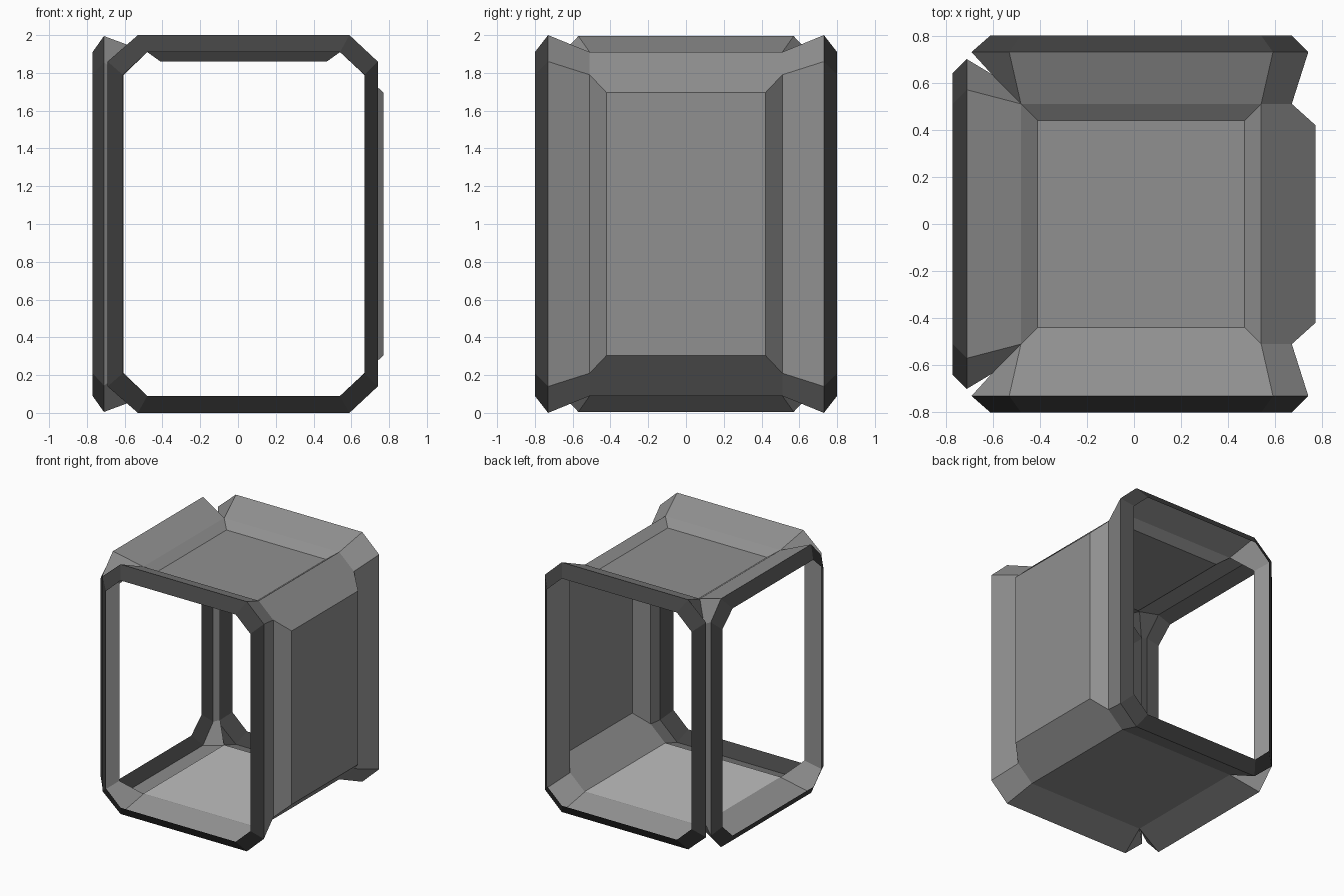
import bpy, bmesh

if "Cube" in bpy.data.objects:
    bpy.data.objects.remove(bpy.data.objects["Cube"])

def material(name, v):
    m = bpy.data.materials.new(name)
    m.diffuse_color = (v, v, v, 1)
    m.use_nodes = True
    m.node_tree.nodes["Principled BSDF"].inputs["Base Color"].default_value = m.diffuse_color
    return m

panel_grey = material("panel grey", 0.28)
frame_grey = material("dark frame grey", 0.055)
floor_grey = material("light floor grey", 0.52)

def build(name, polys, mat):
    """Make one object from polygons, welding shared corners."""
    bm = bmesh.new()
    for p in polys:
        bm.faces.new([bm.verts.new(c) for c in p])
    bmesh.ops.remove_doubles(bm, verts=bm.verts, dist=0.001)
    bmesh.ops.recalc_face_normals(bm, faces=bm.faces)
    me = bpy.data.meshes.new(name)
    bm.to_mesh(me)
    bm.free()
    me.materials.append(mat)
    ob = bpy.data.objects.new(name, me)
    bpy.context.collection.objects.link(ob)
    return ob

def bridge(a, b):
    n = len(a)
    return [(a[i], a[(i + 1) % n], b[(i + 1) % n], b[i]) for i in range(n)]

def octagon(s0, s1, t0, t1, edge, side):
    """Chamfered outline: sides s0/s1, flat top between t0/t1, z limits edge, side."""
    return [(t0, edge), (t1, edge), (s1, side), (s1, 2 - side),
            (t1, 2 - edge), (t0, 2 - edge), (s0, 2 - side), (s0, side)]

LO, MID = 0.09, 0.21          # floor height, top of the lower chamfer
COL = (-0.605, -0.637)        # corner post between side and end openings

# Front and back openings
for sy, label in ((1, "front"), (-1, "back")):
    lip = [(x, -0.80 * sy, z) for x, z in octagon(-0.61, 0.67, -0.48, 0.54, LO, MID)]
    rim = [(x, -0.73 * sy, z) for x, z in octagon(-0.69, 0.74, -0.53, 0.59, 0, 0.14)]
    root = [(x, (COL[1] if x == COL[0] else -0.51) * sy, z)
            for x, z in octagon(COL[0], 0.67, -0.48, 0.54, LO, MID)]
    build(label + "_opening_frame", bridge(lip, rim), frame_grey)
    build(label + "_opening_flare", bridge(rim, root), panel_grey)

# Left opening
lip = [(-0.77, y, z) for y, z in octagon(-0.64, 0.64, -0.51, 0.51, LO, MID)]
rim = [(-0.71, y, z) for y, z in octagon(-0.70, 0.70, -0.57, 0.57, 0.005, 0.145)]
root = [(COL[0] if abs(y) == -COL[1] else -0.48, y, z)
        for y, z in octagon(COL[1], -COL[1], -0.51, 0.51, LO, MID)]
build("left_opening_frame", bridge(lip, rim), frame_grey)
build("left_opening_flare", bridge(rim, root), panel_grey)

# Right wall: raised panel, vertical bevels, sloped top and bottom
def rect_x(x, y, z0, z1):
    return [(x, -y, z0), (x, y, z0), (x, y, z1), (x, -y, z1)]

outer = rect_x(0.67, 0.51, MID, 2 - MID)
inner = rect_x(0.77, 0.42, 0.305, 1.695)
wall = [inner]
for i in (1, 3):
    j = (i + 1) % 4
    wall.append((outer[i], outer[j], inner[j], inner[i]))
for i, j, z in ((0, 1, LO), (2, 3, 2 - LO)):
    a, b = outer[i], outer[j]
    wall.append((a, (0.54, a[1], z), (0.54, b[1], z), b, inner[j], inner[i]))
build("right_wall", wall, panel_grey)

# Ceiling with sunken panel, and floor
def rect_z(x0, x1, y, z):
    return [(x0, -y, z), (x1, -y, z), (x1, y, z), (x0, y, z)]

edge = rect_z(-0.48, 0.54, 0.51, 2 - LO)
dip = rect_z(-0.41, 0.47, 0.44, 1.86)
build("ceiling", bridge(edge, dip) + [dip], panel_grey)
build("floor_base", [rect_z(-0.48, 0.54, 0.51, LO)], panel_grey)
build("floor_plate", [rect_z(-0.48, 0.54, 0.51, LO + 0.003)], floor_grey)
